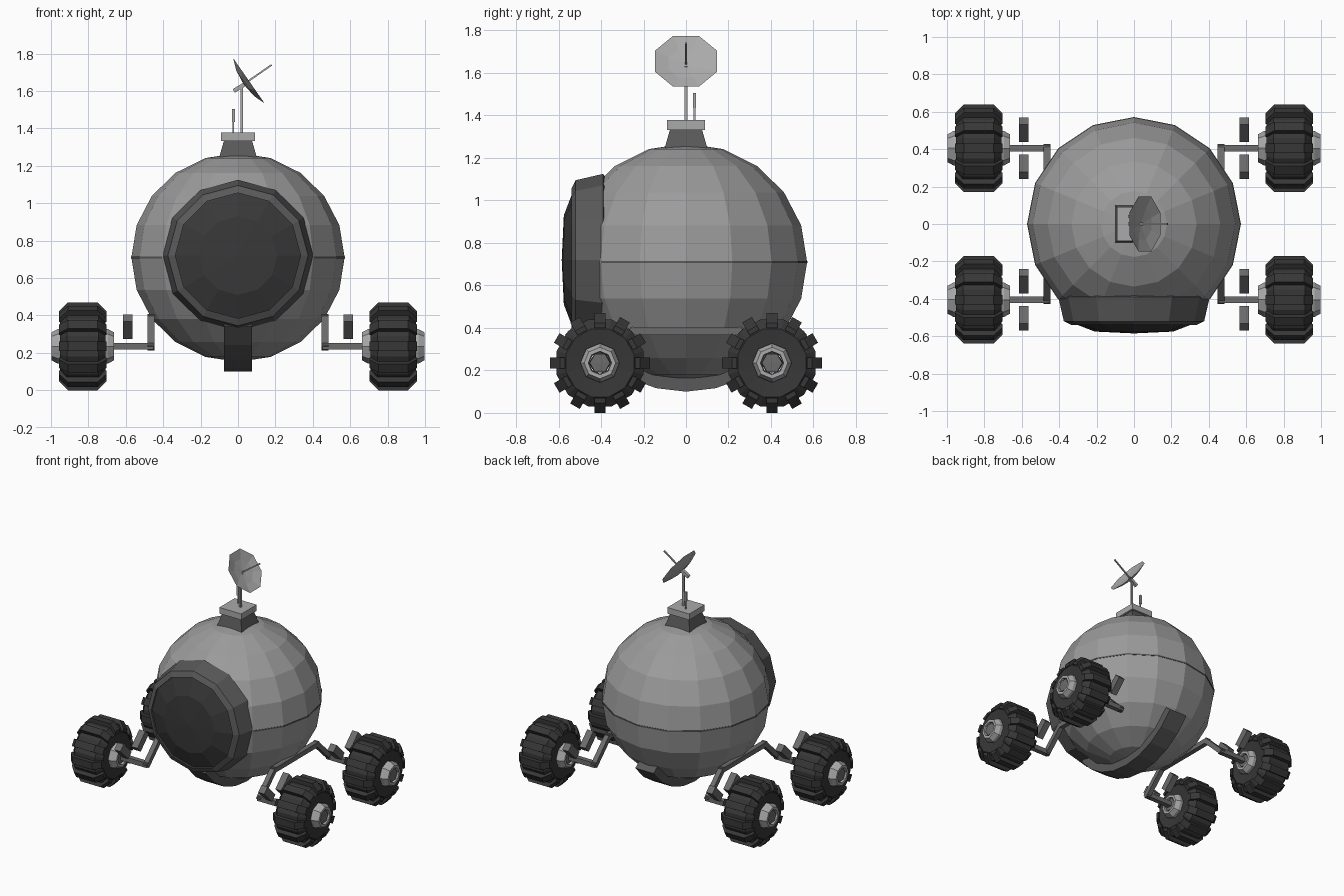
import bpy, bmesh, math
from mathutils import Vector, Matrix

if "Cube" in bpy.data.objects:
    bpy.data.objects.remove(bpy.data.objects["Cube"])


def material(name, r, g, b):
    m = bpy.data.materials.new(name)
    m.diffuse_color = (r, g, b, 1)
    m.use_nodes = True
    m.node_tree.nodes["Principled BSDF"].inputs["Base Color"].default_value = m.diffuse_color
    return m


HULL = material("hull grey", 0.33, 0.33, 0.33)
TRIM = material("trim dark grey", 0.10, 0.10, 0.10)
FRAME = material("frame grey", 0.15, 0.15, 0.15)
GLASS = material("window black", 0.04, 0.04, 0.04)
TYRE = material("tyre black", 0.038, 0.038, 0.038)
METAL = material("light metal", 0.40, 0.40, 0.40)


def finish(name, bm, mat, matrix=None):
    bmesh.ops.remove_doubles(bm, verts=bm.verts, dist=1e-5)
    bmesh.ops.recalc_face_normals(bm, faces=bm.faces)
    me = bpy.data.meshes.new(name)
    bm.to_mesh(me)
    bm.free()
    if matrix:
        me.transform(matrix)
    me.materials.append(mat)
    ob = bpy.data.objects.new(name, me)
    bpy.context.collection.objects.link(ob)
    return ob


def add_lathe(bm, profile, n, closed=False, turn=0.0):
    """Spin (radius, height) points round z."""
    rings = []
    for r, h in profile:
        rings.append([bm.verts.new((r * math.cos(turn + i * math.tau / n),
                                    r * math.sin(turn + i * math.tau / n), h)) for i in range(n)])
    pairs = list(zip(rings, rings[1:]))
    if closed:
        pairs.append((rings[-1], rings[0]))
    for a, b in pairs:
        for i in range(n):
            j = (i + 1) % n
            bm.faces.new((a[i], a[j], b[j], b[i]))
    bmesh.ops.remove_doubles(bm, verts=bm.verts, dist=1e-5)
    bmesh.ops.dissolve_degenerate(bm, edges=bm.edges, dist=1e-5)


def aim(origin, axis):
    return Matrix.Translation(origin) @ Vector(axis).to_track_quat('Z', 'Y').to_matrix().to_4x4()


def lathe(name, profile, n, mat, origin, axis=(0, 0, 1), closed=False, turn=0.0):
    bm = bmesh.new()
    add_lathe(bm, profile, n, closed, turn)
    return finish(name, bm, mat, aim(origin, axis))


def beams(name, points, w, mat):
    """Square bars along a path."""
    bm = bmesh.new()
    for p, q in zip(points, points[1:]):
        p, q = Vector(p), Vector(q)
        d = q - p
        m = aim((p + q) / 2, d) @ Matrix.Diagonal((w, w, d.length + w * 0.8, 1))
        bmesh.ops.create_cube(bm, size=1, matrix=m)
    return finish(name, bm, mat)


def box(name, centre, size, mat, tilt=0.0):
    bm = bmesh.new()
    bmesh.ops.create_cube(bm, size=1, matrix=Matrix.Translation(centre)
                          @ Matrix.Rotation(tilt, 4, 'X') @ Matrix.Diagonal((*size, 1)))
    return finish(name, bm, mat)


# Round hull, cut off flat behind the window
CZ = 0.71
bm = bmesh.new()
bmesh.ops.create_uvsphere(bm, u_segments=16, v_segments=10, radius=0.57)
bmesh.ops.scale(bm, vec=(1, 1, 0.98), verts=bm.verts)
bmesh.ops.bisect_plane(bm, geom=bm.verts[:] + bm.edges[:] + bm.faces[:],
                       plane_co=(0, -0.41, 0), plane_no=(0, -1, 0), clear_outer=True)
finish("hull", bm, HULL, Matrix.Translation((0, 0, CZ)))

# Thin seam round the middle of the hull
bm = bmesh.new()
add_lathe(bm, [(0.55, -0.005), (0.572, -0.005), (0.572, 0.005), (0.55, 0.005)], 16, True)
bmesh.ops.bisect_plane(bm, geom=bm.verts[:] + bm.edges[:] + bm.faces[:],
                       plane_co=(0, -0.40, 0), plane_no=(0, -1, 0), clear_outer=True)
finish("hull_seam", bm, TRIM, Matrix.Translation((0, 0, CZ)))

# Front window
lathe("window_rim", [(0.36, 0.36), (0.405, 0.39), (0.375, 0.52), (0.335, 0.54), (0.335, 0.50)],
      12, TRIM, (0, 0, 0.72), (0, -1, 0), True)
lathe("window_glass", [(0.34, 0.525), (0.21, 0.575), (0, 0.585)], 12, GLASS, (0, 0, 0.72), (0, -1, 0))

# Keel strap curving under the hull
bm = bmesh.new()
prev, first = None, None
for i in range(9):
    a = math.radians(-53 + i * 106 / 8)
    ring = [bm.verts.new((x, r * math.sin(a), CZ - r * math.cos(a)))
            for x, r in ((-0.075, 0.53), (0.075, 0.53), (0.075, 0.61), (-0.075, 0.61))]
    if prev:
        for k in range(4):
            bm.faces.new((prev[k], prev[(k + 1) % 4], ring[(k + 1) % 4], ring[k]))
    else:
        bm.faces.new(ring)
    prev = ring
bm.faces.new(prev)
finish("keel_strap", bm, TRIM)

# Roof mount
q = math.sqrt(2)
lathe("roof_neck", [(0, 1.22), (0.105 * q, 1.23), (0.075 * q, 1.335), (0, 1.335)], 4, TRIM,
      (0, 0, 0), turn=math.pi / 4)
box("roof_cap", (0, 0, 1.355), (0.18, 0.18, 0.045), METAL)

# Masts and dish
box("dish_mast", (0.02, 0, 1.50), (0.014, 0.014, 0.26), METAL)
box("aerial_base", (-0.025, 0.04, 1.41), (0.008, 0.008, 0.08), METAL)
box("aerial_tip", (-0.025, 0.04, 1.47), (0.016, 0.016, 0.07), METAL)
axis = Vector((0.82, 0, 0.57)).normalized()
centre = Vector((0.058, 0, 1.655))
lathe("dish", [(0, -0.034), (0.09, -0.024), (0.158, 0), (0.09, -0.016), (0, -0.026)], 8, METAL,
      centre, axis, turn=math.pi / 8)
beams("dish_feed", [centre - axis * 0.03, centre + axis * 0.145], 0.009, METAL)
beams("dish_bracket", [(-0.015, 0, 1.605), (0.035, 0, 1.635)], 0.022, METAL)

# Running gear
WX, WY, WZ = 0.83, 0.405, 0.235
for sx, side in ((1, "right"), (-1, "left")):
    # Side frame: rail on the hull, dropping to both axles
    beams(side + "_frame", [(sx * x, y, z) for x, y, z in (
        (0.69, -WY, 0.235), (0.465, -WY, 0.235), (0.465, -0.25, 0.385),
        (0.465, 0.25, 0.385), (0.465, WY, 0.235), (0.69, WY, 0.235))], 0.036, FRAME)
    for sy, end in ((-1, "front"), (1, "back")):
        tag = end + "_" + side
        pos = (sx * WX, sy * WY, WZ)
        out = (sx, 0, 0)

        # Tyre with twelve lugs
        bm = bmesh.new()
        add_lathe(bm, [(0.07, -0.11), (0.165, -0.122), (0.212, -0.085), (0.212, 0.085),
                       (0.165, 0.122), (0.07, 0.11)], 12, True, math.pi / 12)
        for i in range(12):
            rot = Matrix.Rotation(i * math.tau / 12, 3, 'Z')
            sides = []
            for t in (-0.026, 0.026):
                sides.append([bm.verts.new(rot @ Vector((r, t, h))) for r, h in (
                    (0.165, -0.126), (0.188, -0.126), (0.235, -0.08),
                    (0.235, 0.08), (0.188, 0.126), (0.165, 0.126))])
            bm.faces.new(sides[0])
            bm.faces.new(sides[1])
            for k in range(6):
                j = (k + 1) % 6
                bm.faces.new((sides[0][k], sides[0][j], sides[1][j], sides[1][k]))
        finish(tag + "_tyre", bm, TYRE, aim(pos, out))

        # Hubs on both faces, each with a dark centre
        for d, face in ((1, "outer"), (-1, "inner")):
            ax = (sx * d, 0, 0)
            lathe(tag + "_" + face + "_hub", [(0.092, 0.10), (0.092, 0.135), (0.074, 0.168),
                                              (0.055, 0.168), (0.05, 0.10)], 8, METAL, pos, ax, True)
            lathe(tag + "_" + face + "_hub_cap", [(0.052, 0.10), (0.048, 0.16), (0, 0.162)],
                  6, FRAME, pos, ax)

        # Pair of blocks set in a V over the axle
        for d, word in ((1, "rear"), (-1, "fore")):
            box(tag + "_" + word + "_block", (sx * 0.59, sy * WY + d * 0.1, 0.34),
                (0.05, 0.055, 0.13), FRAME, -d * math.pi / 4)
